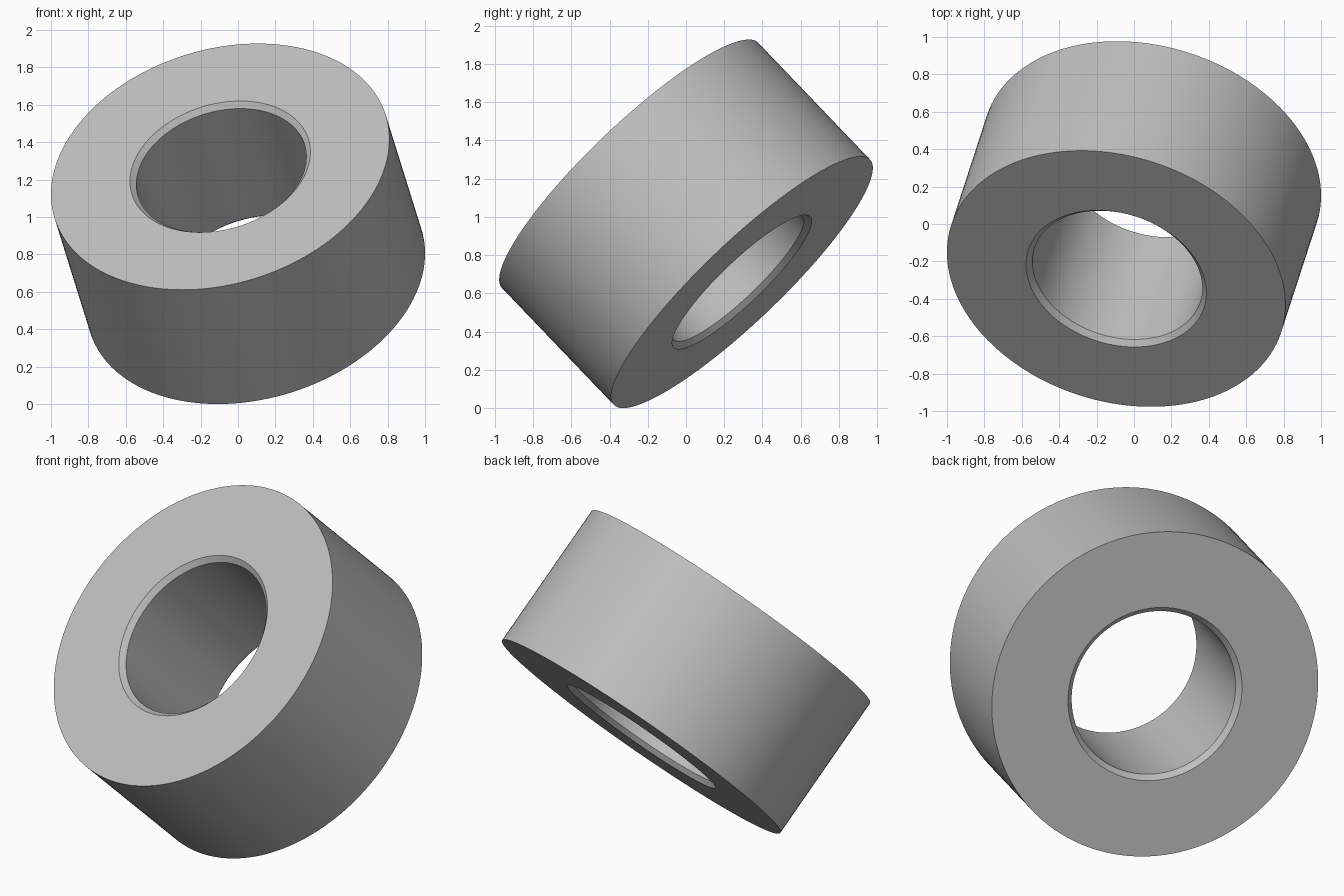
import bpy, bmesh, math
from mathutils import Matrix, Vector

cube = bpy.data.objects.get("Cube")
if cube:
    bpy.data.objects.remove(cube, do_unlink=True)

# Dimensions of the bushing
OUTER, BORE, CHAMFER, HALF = 0.9275, 0.466, 0.0286, 0.4335
AXIS = Vector((-0.22, -0.675, 0.705)).normalized()
SEGMENTS = 128

# Single grey material
grey = bpy.data.materials.new("light_grey")
grey.use_nodes = True
colour = (0.52, 0.52, 0.52, 1)
grey.diffuse_color = colour
grey.node_tree.nodes["Principled BSDF"].inputs["Base Color"].default_value = colour

# Closed cross-section (radius, height), revolved around the axis
profile = [
    (OUTER, -HALF), (OUTER, HALF),
    (BORE + CHAMFER, HALF), (BORE, HALF - CHAMFER),
    (BORE, CHAMFER - HALF), (BORE + CHAMFER, -HALF),
]
bm = bmesh.new()
verts = [bm.verts.new((r, 0, h)) for r, h in profile]
edges = [bm.edges.new((v, verts[(i + 1) % len(verts)])) for i, v in enumerate(verts)]
bmesh.ops.spin(bm, geom=verts + edges, cent=(0, 0, 0), axis=(0, 0, 1),
               angle=math.tau, steps=SEGMENTS, use_merge=True)
bmesh.ops.remove_doubles(bm, verts=bm.verts, dist=0.0001)
bmesh.ops.recalc_face_normals(bm, faces=bm.faces)

# Tilt the ring onto its slanted axis and rest it on the ground
tilt = AXIS.to_track_quat("Z", "Y").to_matrix().to_4x4()
bmesh.ops.transform(bm, matrix=tilt, verts=bm.verts)
low = min(v.co.z for v in bm.verts)
bmesh.ops.transform(bm, matrix=Matrix.Translation((0, 0, -low)), verts=bm.verts)

mesh = bpy.data.meshes.new("bushing_ring")
bm.to_mesh(mesh)
bm.free()
mesh.materials.append(grey)
ring = bpy.data.objects.new("bushing_ring", mesh)
bpy.context.collection.objects.link(ring)

# Smooth walls with crisp rims
bpy.ops.object.select_all(action="DESELECT")
ring.select_set(True)
bpy.context.view_layer.objects.active = ring
bpy.ops.object.shade_smooth_by_angle(angle=math.radians(30))
